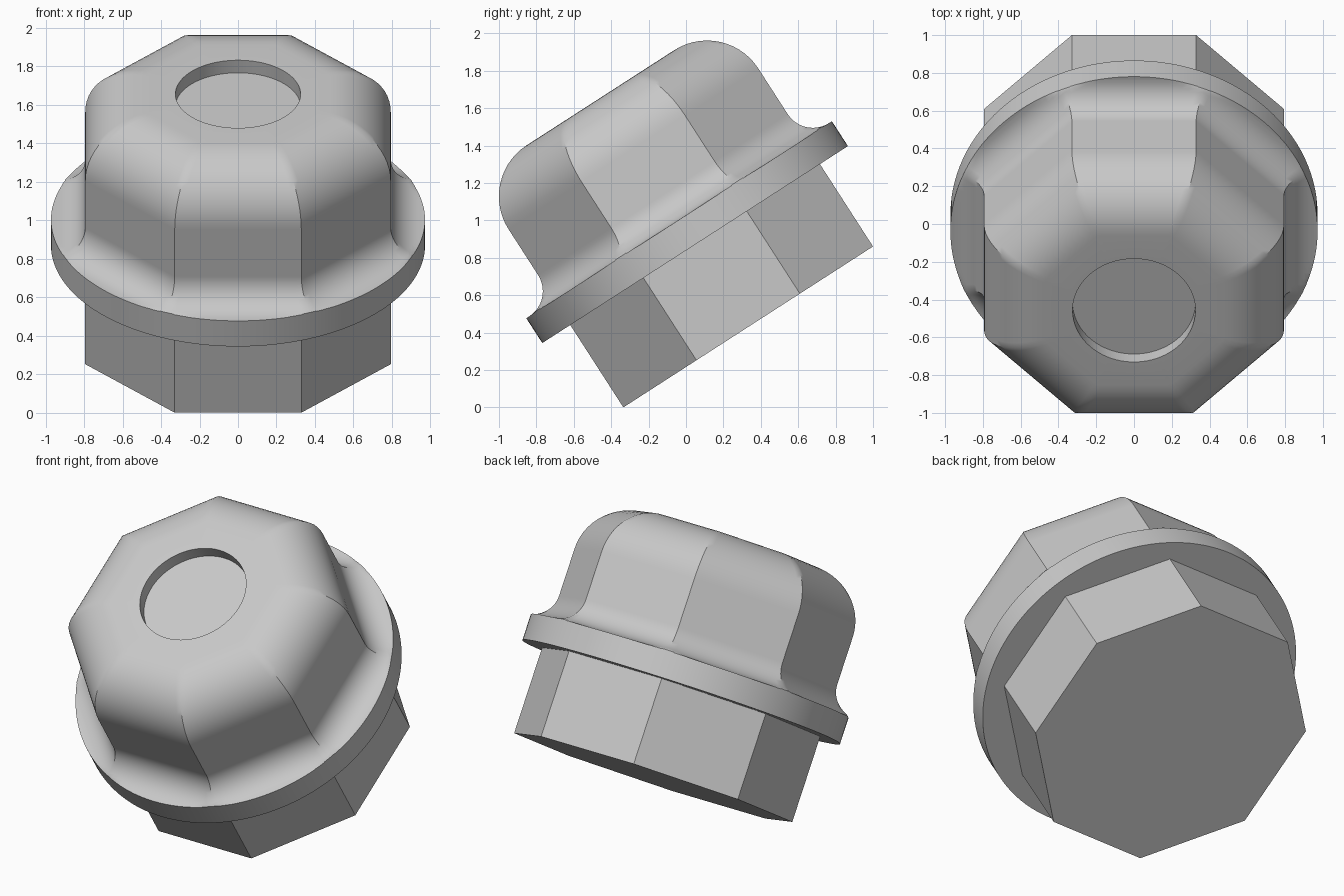
import bpy
import math

if "Cube" in bpy.data.objects:
    bpy.data.objects.remove(bpy.data.objects["Cube"], do_unlink=True)

APOTHEM = 0.794        # octagon, centre to flat
FLANGE_R = 0.972
FLANGE_LOW, FLANGE_TOP, TOP = 0.524, 0.682, 1.458
COVE_R, ROUND_R = 0.16, 0.325
RECESS_R, RECESS_DEPTH = 0.325, 0.078
TILT = math.radians(32.8)

grey = bpy.data.materials.new("plain grey")
grey.use_nodes = True
colour = (0.58, 0.58, 0.58, 1)
grey.diffuse_color = colour
grey.node_tree.nodes["Principled BSDF"].inputs["Base Color"].default_value = colour


def octagon(apothem, z):
    """Ring of an octagon, held inside the flange's rim."""
    def radius(a):
        off = (a + math.pi / 8) % (math.pi / 4) - math.pi / 8
        return min(apothem / math.cos(off), FLANGE_R)
    return radius, z


def circle(r, z):
    return (lambda a: r), z


def loft(name, rings, columns, cap_bottom=True, cap_top=True):
    """Skin a stack of rings that share one column count."""
    verts, faces = [], []
    for radius, z in rings:
        for i in range(columns):
            a = math.pi / 8 + math.tau * i / columns
            r = radius(a)
            verts.append((r * math.cos(a), r * math.sin(a), z))
    for k in range(len(rings) - 1):
        for i in range(columns):
            j = (i + 1) % columns
            low, high = k * columns, (k + 1) * columns
            faces.append((low + i, low + j, high + j, high + i))
    if cap_bottom:
        faces.append(tuple(reversed(range(columns))))
    if cap_top:
        faces.append(tuple(range(len(verts) - columns, len(verts))))
    mesh = bpy.data.meshes.new(name)
    mesh.from_pydata(verts, [], faces)
    mesh.materials.append(grey)
    obj = bpy.data.objects.new(name, mesh)
    bpy.context.collection.objects.link(obj)
    # lean forward, resting on the rear-to-front lower edge of the base
    obj.rotation_euler = (TILT, 0, 0)
    obj.location = (0, 0.3325, APOTHEM * math.sin(TILT))
    bpy.ops.object.select_all(action="DESELECT")
    obj.select_set(True)
    bpy.context.view_layer.objects.active = obj
    bpy.ops.object.shade_smooth_by_angle(angle=math.radians(30))
    return obj


# Octagonal base and round flange
loft("base", [octagon(APOTHEM, 0), octagon(APOTHEM, FLANGE_LOW)], 8, cap_top=False)
loft("flange", [circle(FLANGE_R, FLANGE_LOW), circle(FLANGE_R, FLANGE_TOP)], 160)

# Octagonal cap: cove at the foot, rounded shoulder, round recess in the top
STEPS = 14
quarter = [math.pi / 2 * i / STEPS for i in range(STEPS + 1)]
cap = [octagon(APOTHEM + COVE_R * (1 - math.sin(t)),
               FLANGE_TOP + COVE_R * (1 - math.cos(t))) for t in quarter]
cap += [octagon(APOTHEM - ROUND_R * (1 - math.cos(t)),
                TOP - ROUND_R * (1 - math.sin(t))) for t in quarter]
cap += [circle(RECESS_R, TOP), circle(RECESS_R, TOP - RECESS_DEPTH)]
loft("cap", cap, 160, cap_bottom=False)
